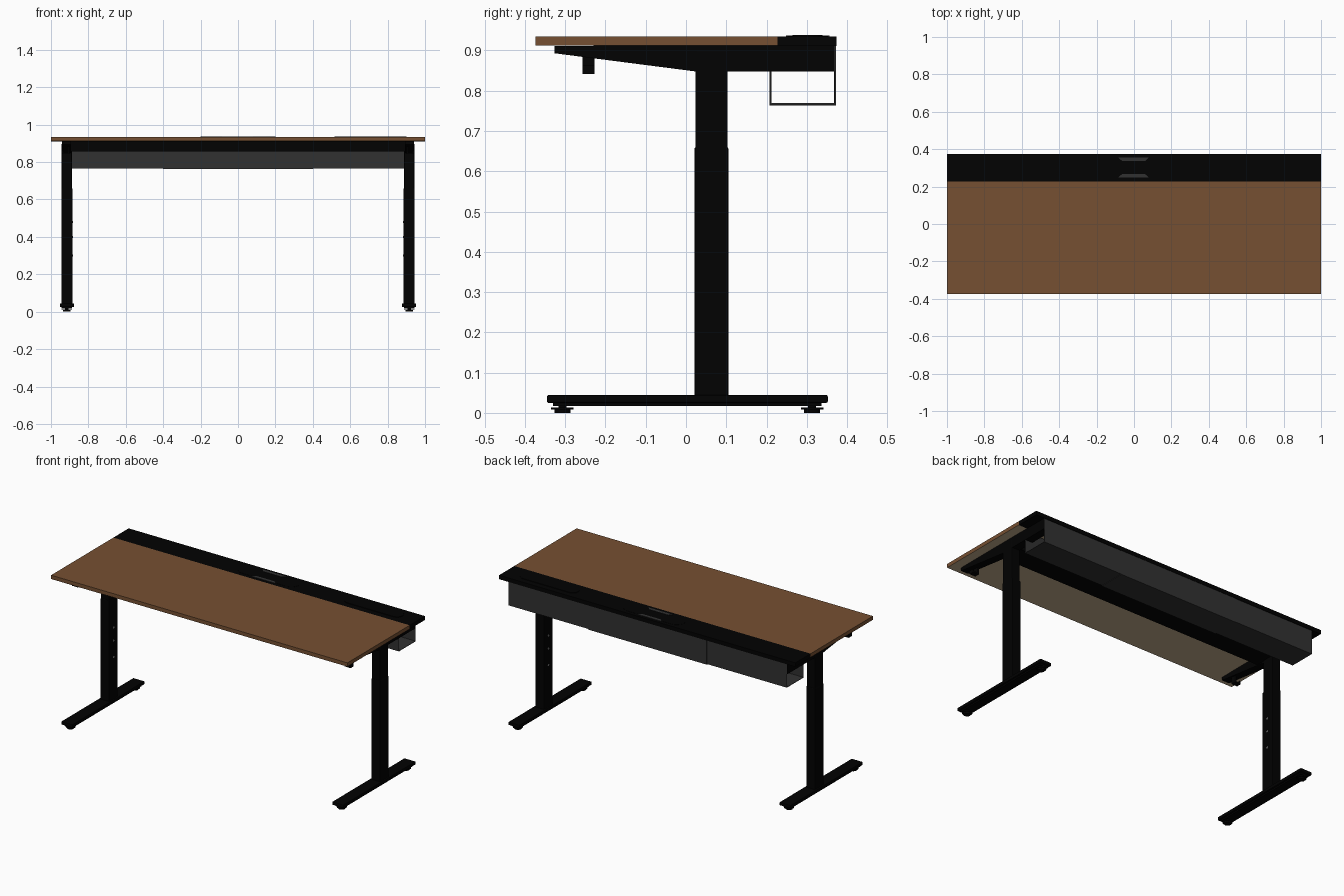
import bpy, bmesh, math
from mathutils import Vector

if "Cube" in bpy.data.objects:
    bpy.data.objects.remove(bpy.data.objects["Cube"], do_unlink=True)


def material(name, rgb):
    m = bpy.data.materials.new(name)
    m.use_nodes = True
    m.diffuse_color = (*rgb, 1)
    m.node_tree.nodes["Principled BSDF"].inputs["Base Color"].default_value = (*rgb, 1)
    return m


BLACK = material("black metal", (0.0005, 0.0005, 0.0005))
GREY = material("dark grey sheet", (0.031, 0.031, 0.031))
STEEL = material("bolt steel", (0.25, 0.25, 0.25))
WOOD = material("walnut", (0.18, 0.08, 0.032))
BEIGE = material("raw board underside", (0.53, 0.41, 0.26))


def finish(name, bm, mat, bevel=0, smooth=False):
    bmesh.ops.recalc_face_normals(bm, faces=bm.faces)
    me = bpy.data.meshes.new(name)
    bm.to_mesh(me)
    bm.free()
    me.materials.append(mat)
    ob = bpy.data.objects.new(name, me)
    bpy.context.collection.objects.link(ob)
    if bevel:
        mod = ob.modifiers.new("bevel", "BEVEL")
        mod.width, mod.segments = bevel, 2
    if smooth:
        bpy.ops.object.select_all(action="DESELECT")
        bpy.context.view_layer.objects.active = ob
        ob.select_set(True)
        bpy.ops.object.shade_smooth_by_angle()
    return ob


def box(name, x, y, z, mat=BLACK, bevel=0):
    bm = bmesh.new()
    bmesh.ops.create_cube(bm, size=1)
    for v in bm.verts:
        v.co = [lo + (c + 0.5) * (hi - lo) for c, (lo, hi) in zip(v.co, (x, y, z))]
    return finish(name, bm, mat, bevel)


def prism(name, outline, axis, lo, hi, mat=BLACK):
    """Extrude a closed 2D outline along x, y or z."""
    i = "xyz".index(axis)

    def place(a, b):
        co = [a, b]
        co.insert(i, lo)
        return co

    bm = bmesh.new()
    face = bm.faces.new([bm.verts.new(place(a, b)) for a, b in outline])
    step = Vector()
    step[i] = hi - lo
    new = bmesh.ops.extrude_face_region(bm, geom=[face])["geom"]
    bmesh.ops.translate(bm, vec=step, verts=[v for v in new if isinstance(v, bmesh.types.BMVert)])
    return finish(name, bm, mat)


def disc(name, centre, radius, depth, axis="z", mat=BLACK):
    bm = bmesh.new()
    bmesh.ops.create_cone(bm, cap_ends=True, segments=20, radius1=radius, radius2=radius, depth=depth)
    for v in bm.verts:
        c = v.co.copy()
        v.co = Vector(centre) + (Vector((c.z, c.x, c.y)) if axis == "x" else c)
    return finish(name, bm, mat, smooth=True)


def pill(x0, x1, y, r):
    """Rounded slot outline."""
    pts = []
    for cx, start in ((x1 - r, -90), (x0 + r, 90)):
        for i in range(9):
            a = math.radians(start + i * 22.5)
            pts.append((cx + r * math.cos(a), y + r * math.sin(a)))
    return pts


# Desktop board with a bare underside
top = box("desktop", (-1, 1), (-0.374, 0.227), (0.912, 0.935), WOOD)
top.data.materials.append(BEIGE)
for p in top.data.polygons:
    p.material_index = int(p.normal.z < -0.5)

# Rear utility strip with its lid and cable opening
box("rear_strip", (-1, 1), (0.227, 0.374), (0.911, 0.935))
prism("device_lid", pill(0.515, 0.9, 0.302, 0.037), "z", 0.934, 0.938)
prism("cable_cover", pill(-0.2, 0.2, 0.302, 0.05), "z", 0.934, 0.9358)
for y, s in ((0.347, 1), (0.257, -1)):
    slot = [(-0.065, y - 0.009 * s), (0.06, y - 0.009 * s), (0.08, y + 0.009 * s), (-0.085, y + 0.009 * s)]
    prism("cable_slot_edge", slot, "z", 0.935, 0.937, GREY)

# Cross beam under the top
box("cross_beam", (-0.9, 0.9), (-0.03, 0.105), (0.857, 0.911))


# Open-ended cable tray with an overlapping centre sleeve
def tray(name, half, y0, y1, z0, z_front, z_back, t=0.003):
    outline = [(y0, z_front), (y0, z0), (y1, z0), (y1, z_back),
               (y1 - t, z_back), (y1 - t, z0 + t), (y0 + t, z0 + t), (y0 + t, z_front)]
    prism(name, outline, "x", -half, half, GREY)


tray("cable_tray", 0.94, 0.209, 0.37, 0.766, 0.9, 0.913)
tray("cable_tray_sleeve", 0.4, 0.207, 0.372, 0.763, 0.898, 0.912)

# Legs, arms and feet on both sides
for s, side in ((-1, "right"), (1, "left")):
    def span(a, b):
        return tuple(sorted((s * a, s * b)))

    lo, hi = span(0.892, 0.942)
    arm = [(-0.327, 0.911), (-0.327, 0.893), (0.022, 0.848), (0.368, 0.848), (0.368, 0.912), (-0.16, 0.912)]
    prism(side + "_support_arm", arm, "x", lo, hi)
    box(side + "_upper_leg", span(0.888, 0.943), (0.023, 0.103), (0.6, 0.9), bevel=0.004)
    box(side + "_lower_leg", span(0.885, 0.944), (0.021, 0.105), (0.03, 0.66), bevel=0.004)
    box(side + "_foot", span(0.877, 0.953), (-0.345, 0.352), (0.025, 0.044), bevel=0.003)
    box(side + "_foot_core", span(0.887, 0.943), (-0.33, 0.337), (0.017, 0.027))
    for y in (-0.307, 0.313):
        disc(side + "_levelling_stem", (s * 0.915, y, 0.014), 0.01, 0.016)
        disc(side + "_levelling_pad", (s * 0.915, y, 0.004), 0.02, 0.008)
        disc(side + "_levelling_rim", (s * 0.915, y, 0.0105), 0.028, 0.005)
    for z in (0.3, 0.4, 0.48):
        disc(side + "_leg_bolt", (s * 0.885, 0.063, z), 0.006, 0.004, "x", STEEL)
    # Cable hook below the front of the arm
    hook = [(0.9, 0.89), (0.9, 0.842), (0.94, 0.842), (0.94, 0.862),
            (0.934, 0.862), (0.934, 0.85), (0.91, 0.85), (0.91, 0.89)]
    prism(side + "_cable_hook", [(s * x, z) for x, z in hook], "y", -0.257, -0.227)
